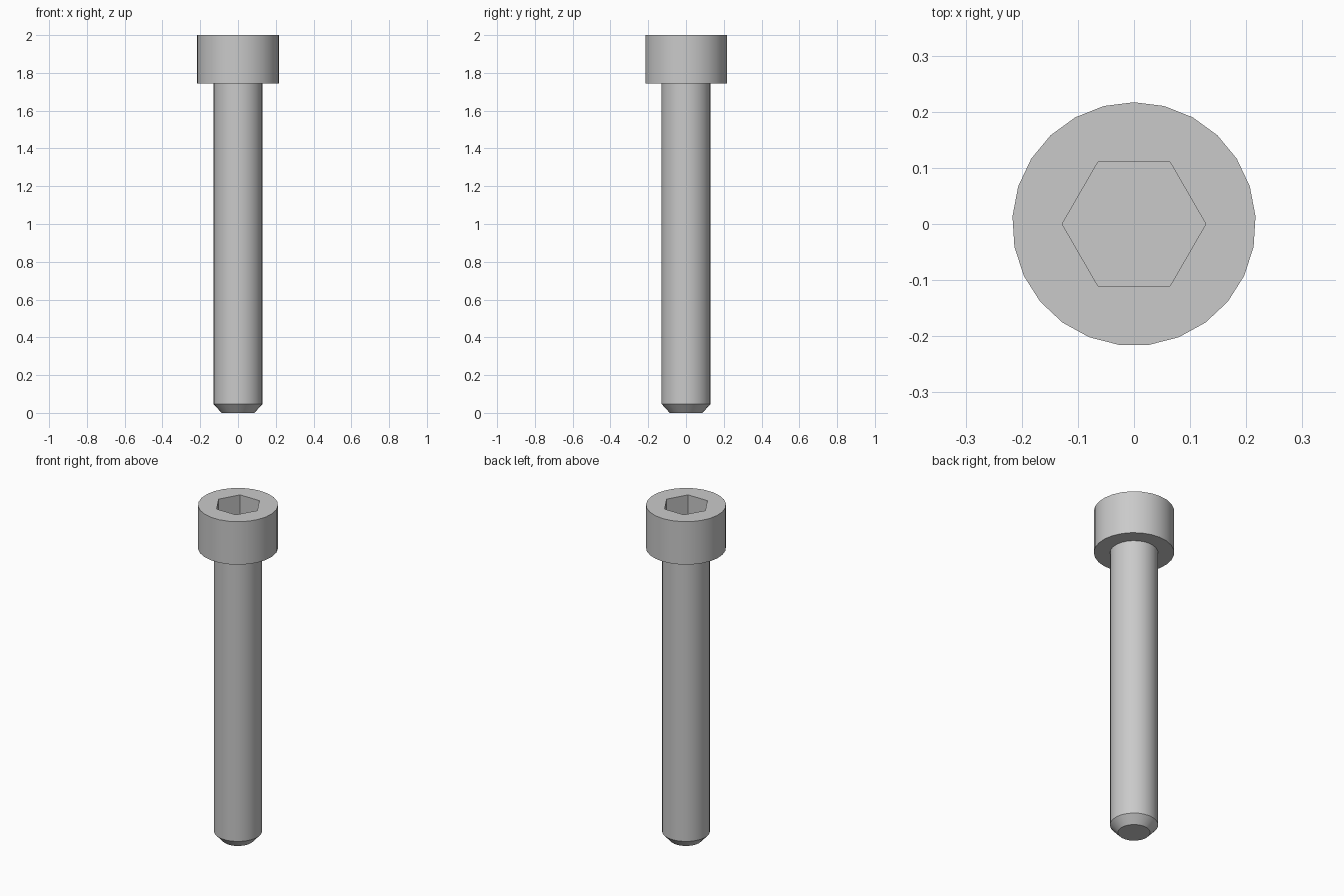
import bpy, bmesh, math

if "Cube" in bpy.data.objects:
    bpy.data.objects.remove(bpy.data.objects["Cube"], do_unlink=True)

SIDES = 25
HEAD_R, SHAFT_R, TIP_R = 0.217, 0.13, 0.087
TOP, HEAD_BASE, CHAMFER = 2.0, 1.743, 0.047
HEX_R, SOCKET_DEPTH = 0.128, 0.13

steel = bpy.data.materials.new("grey_steel")
steel.use_nodes = True
steel.diffuse_color = (0.59, 0.59, 0.59, 1)
steel.node_tree.nodes["Principled BSDF"].inputs["Base Color"].default_value = steel.diffuse_color

bm = bmesh.new()


def ring(radius, z, sides=SIDES, start=math.pi / 2):
    angles = [start + math.tau * i / sides for i in range(sides)]
    return [bm.verts.new((radius * math.cos(a), radius * math.sin(a), z)) for a in angles]


def skin(lower, upper):
    n = len(lower)
    for i in range(n):
        j = (i + 1) % n
        bm.faces.new((lower[i], lower[j], upper[j], upper[i]))


def loop_edges(loop):
    return [bm.edges.get((v, loop[i - 1])) for i, v in enumerate(loop)]


# Outer body: chamfered tip, shaft, underside of head, head wall
body = [ring(r, z) for r, z in ((TIP_R, 0), (SHAFT_R, CHAMFER), (SHAFT_R, HEAD_BASE),
                                (HEAD_R, HEAD_BASE), (HEAD_R, TOP))]
for lower, upper in zip(body, body[1:]):
    skin(lower, upper)
bm.faces.new(body[0])

# Hexagonal drive socket
rim = ring(HEX_R, TOP, 6, 0)
floor = ring(HEX_R, TOP - SOCKET_DEPTH, 6, 0)
skin(rim, floor)
bm.faces.new(floor)

# Flat top of the head around the socket
bmesh.ops.triangle_fill(bm, use_beauty=True, normal=(0, 0, 1),
                        edges=loop_edges(body[-1]) + loop_edges(rim))
bmesh.ops.recalc_face_normals(bm, faces=bm.faces[:])

mesh = bpy.data.meshes.new("socket_head_bolt")
bm.to_mesh(mesh)
bm.free()
mesh.materials.append(steel)
bolt = bpy.data.objects.new("socket_head_bolt", mesh)
bpy.context.collection.objects.link(bolt)

# Smooth round walls, crisp rims
bpy.ops.object.select_all(action='DESELECT')
bolt.select_set(True)
bpy.context.view_layer.objects.active = bolt
bpy.ops.object.shade_smooth_by_angle(angle=math.radians(30))
